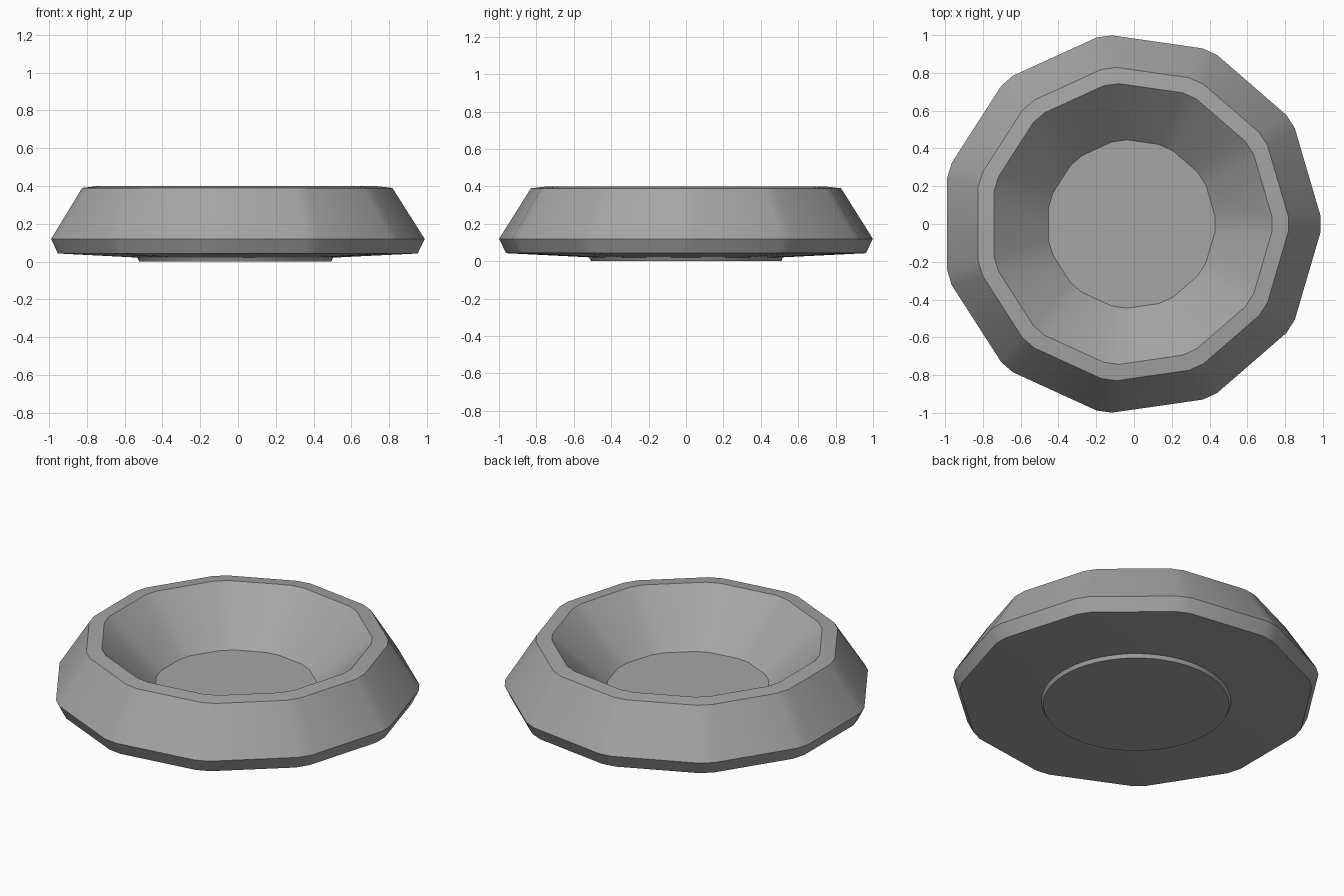
import bpy, bmesh, math

if "Cube" in bpy.data.objects:
    bpy.data.objects.remove(bpy.data.objects["Cube"], do_unlink=True)

SIDES = 11
CENTRE_X = -0.015
HALF_CUT = 0.041      # half width of each clipped corner

grey = bpy.data.materials.new("plain grey")
grey.use_nodes = True
colour = (0.38, 0.38, 0.38, 1)
grey.diffuse_color = colour
grey.node_tree.nodes["Principled BSDF"].inputs["Base Color"].default_value = colour


def clipped_ring(r):
    """Regular polygon with clipped corners of constant width."""
    cut = math.asin(HALF_CUT / r)
    return [(r * math.cos(a), r * math.sin(a))
            for k in range(SIDES)
            for a in (math.tau * k / SIDES - cut, math.tau * k / SIDES + cut)]


def round_ring(r, n=64):
    return [(r * math.cos(math.tau * k / n), r * math.sin(math.tau * k / n))
            for k in range(n)]


def loft(name, profile, ring):
    """Stack rings from (radius, height) pairs and cap both ends."""
    bm = bmesh.new()
    loops = [[bm.verts.new((x, y, z)) for x, y in ring(r)] for r, z in profile]
    for low, high in zip(loops, loops[1:]):
        for i in range(len(low)):
            j = (i + 1) % len(low)
            bm.faces.new((low[i], low[j], high[j], high[i]))
    bm.faces.new(loops[0][::-1])
    bm.faces.new(loops[-1])
    bmesh.ops.recalc_face_normals(bm, faces=bm.faces)
    mesh = bpy.data.meshes.new(name)
    bm.to_mesh(mesh)
    bm.free()
    mesh.materials.append(grey)
    obj = bpy.data.objects.new(name, mesh)
    obj.location.x = CENTRE_X
    bpy.context.collection.objects.link(obj)
    bpy.ops.object.select_all(action="DESELECT")
    obj.select_set(True)
    bpy.context.view_layer.objects.active = obj
    bpy.ops.object.shade_smooth_by_angle(angle=math.radians(25))
    return obj


# Faceted dish: underside, lower chamfer, outer wall, rim, inner wall, floor
loft("dish_body", [(0.5, 0.02), (0.967, 0.043), (1.004, 0.12), (0.833, 0.39),
                   (0.746, 0.4), (0.446, 0.12)], clipped_ring)

# Round foot under the dish
loft("round_foot", [(0.508, 0.0), (0.52, 0.024)], round_ring)
